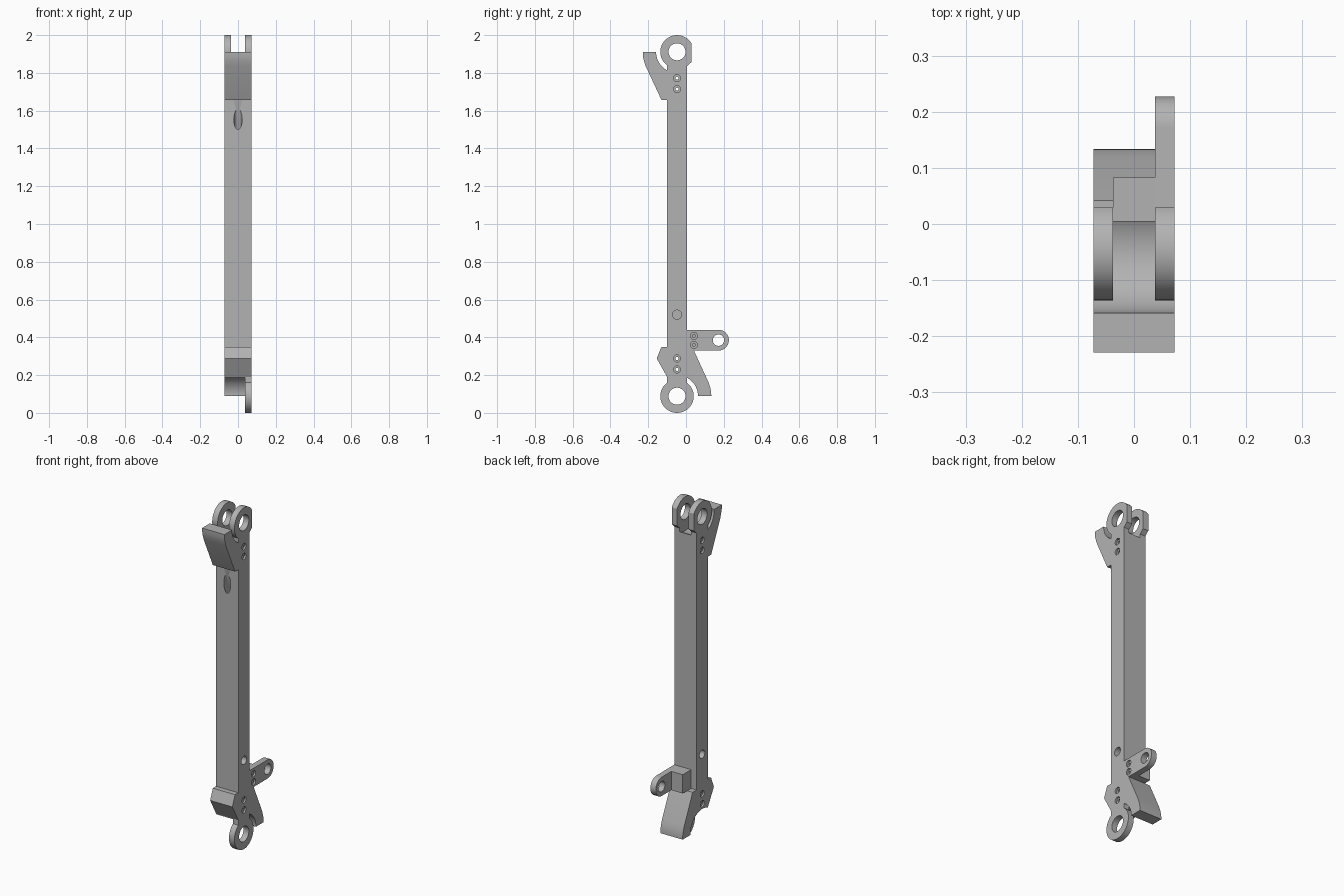
import bpy, bmesh
from math import cos, sin, acos, degrees, radians
from mathutils import Matrix

cube = bpy.data.objects.get("Cube")
if cube:
    bpy.data.objects.remove(cube)

grey = bpy.data.materials.new("light grey metal")
grey.use_nodes = True
grey.diffuse_color = (0.45, 0.45, 0.45, 1)
grey.node_tree.nodes["Principled BSDF"].inputs["Base Color"].default_value = (0.45, 0.45, 0.45, 1)

# Shared dimensions
HALF, INNER = 0.072, 0.037           # half width, inside face of the side plates
FRONT, BACK = -0.1, 0.005            # beam faces
MID = (FRONT + BACK) / 2
LOW, HIGH = 0.0885, 1.9115           # eye centres
EYE, GAP, BORE = 0.0885, 0.111, 0.045
ARM_Y, ARM_Z, ARM_R = 0.172, 0.385, 0.055


def arc(y, z, r, a0, a1, n=24):
    return [(y + r * cos(radians(a0 + (a1 - a0) * i / n)),
             z + r * sin(radians(a0 + (a1 - a0) * i / n))) for i in range(n + 1)]


def turned(points):
    """Half turn about the middle of the strut."""
    return [(2 * MID - y, LOW + HIGH - z) for y, z in points]


def finish(name, bm):
    bmesh.ops.recalc_face_normals(bm, faces=bm.faces)
    mesh = bpy.data.meshes.new(name)
    bm.to_mesh(mesh)
    bm.free()
    mesh.materials.append(grey)
    obj = bpy.data.objects.new(name, mesh)
    bpy.context.collection.objects.link(obj)
    return obj


def prism(name, profile, x0, x1):
    """Extrude a side profile of (y, z) points across x."""
    bm = bmesh.new()
    face = bm.faces.new([bm.verts.new((x0, y, z)) for y, z in profile])
    new = bmesh.ops.extrude_face_region(bm, geom=[face])["geom"]
    bmesh.ops.translate(bm, vec=(x1 - x0, 0, 0),
                        verts=[v for v in new if isinstance(v, bmesh.types.BMVert)])
    return finish(name, bm)


def disc_cutter(y, z, r, x0=-0.1, x1=0.1):
    return prism("hole_cutter", arc(y, z, r, 0, 360, 40)[:-1], x0, x1)


def cut(objects, cutters):
    for obj in objects:
        bpy.context.view_layer.objects.active = obj
        for cutter in cutters:
            mod = obj.modifiers.new("hole", "BOOLEAN")
            mod.operation, mod.solver, mod.object = "DIFFERENCE", "EXACT", cutter
            bpy.ops.object.modifier_apply(modifier=mod.name)
    for cutter in cutters:
        bpy.data.objects.remove(cutter)


# Beam with concave ends that clear the eyes
edge = degrees(acos((BACK - MID) / GAP))
top_arc = arc(MID, HIGH, GAP, 180 + edge, 360 - edge)
beam = prism("beam", top_arc + turned(top_arc), -HALF, HALF)

# Eye plates: two at the top with a flat back, one at the bottom
eye_edge = degrees(acos((BACK - MID) / EYE))
flat = degrees(acos((0.029 - MID) / EYE))
flat_eye = top_arc + [(BACK, 1.835), (0.029, 1.857)] + arc(MID, HIGH, EYE, flat, 180 + eye_edge, 48)
round_eye = top_arc + arc(MID, HIGH, EYE, -eye_edge, 180 + eye_edge, 56)
eyes = [prism("top_eye_left", flat_eye, INNER, HALF),
        prism("top_eye_right", flat_eye, -HALF, -INNER),
        prism("bottom_eye", turned(round_eye), INNER, HALF)]
cut(eyes, [disc_cutter(MID, z, BORE) for z in (LOW, HIGH)])


# Curved hooks, the lower one turned half way round
def hook(foot_y, foot_z):
    return [(FRONT, foot_z), (foot_y, foot_z), (-0.214, 1.837), (-0.223, 1.81 + 0.055),
            (-0.228, 1.887), (-0.229, HIGH)] + arc(MID, HIGH, GAP, 180, 180 + edge)


hooks = [prism("upper_hook", hook(-0.13, 1.657), -HALF, HALF),
         prism("lower_hook", turned(hook(-0.137, 1.67)), -HALF, HALF)]

# Wedge on the lower front
prism("front_wedge", [(FRONT, 0.35), (-0.13, 0.35), (-0.155, 0.288), (FRONT, 0.19)], -HALF, HALF)

# Side bracket: a rounded arm and its mounting block
arm = prism("bracket_arm", [(BACK, ARM_Z - ARM_R)] + arc(ARM_Y, ARM_Z, ARM_R, -90, 90)
            + [(BACK, ARM_Z + ARM_R)], INNER, HALF)
prism("bracket_block", [(BACK, ARM_Z - ARM_R), (0.083, ARM_Z - ARM_R),
                        (0.083, ARM_Z + ARM_R), (BACK, ARM_Z + ARM_R)], -INNER, INNER)
cut([arm], [disc_cutter(ARM_Y, ARM_Z, 0.03)])


# Counterbored screw holes
def screw_holes(obj, y, heights, sides):
    for z in heights:
        cut([obj], [disc_cutter(y, z, 0.008)]
            + [disc_cutter(y, z, 0.0185, s * (HALF - 0.01), s * 0.1) for s in sides])


screw_holes(beam, MID, (0.23, 0.288, 1.714, 1.772), (1, -1))
screw_holes(arm, 0.042, (0.36, 0.408), (1,))

# Blind side holes in the beam
cut([beam], [disc_cutter(MID, 0.52, 0.024, s * 0.03, s * 0.1) for s in (1, -1)])

# Sloping bore in the front face
bm = bmesh.new()
bmesh.ops.create_cone(bm, cap_ends=True, segments=40, radius1=0.022, radius2=0.022, depth=0.3,
                      matrix=Matrix.Translation((0, FRONT, 1.555)) @ Matrix.Rotation(radians(24), 4, "X")
                      @ Matrix.Translation((0, 0, -0.02)))
# trim the cutter's reach so that it stays inside the beam
bore = finish("bore_cutter", bm)
cut([beam], [bore])

# Smooth the round surfaces, keep the corners sharp
bpy.ops.object.select_all(action="DESELECT")
for obj in bpy.context.collection.objects:
    if obj.type == "MESH":
        obj.select_set(True)
        bpy.context.view_layer.objects.active = obj
bpy.ops.object.shade_smooth_by_angle(angle=radians(30))
